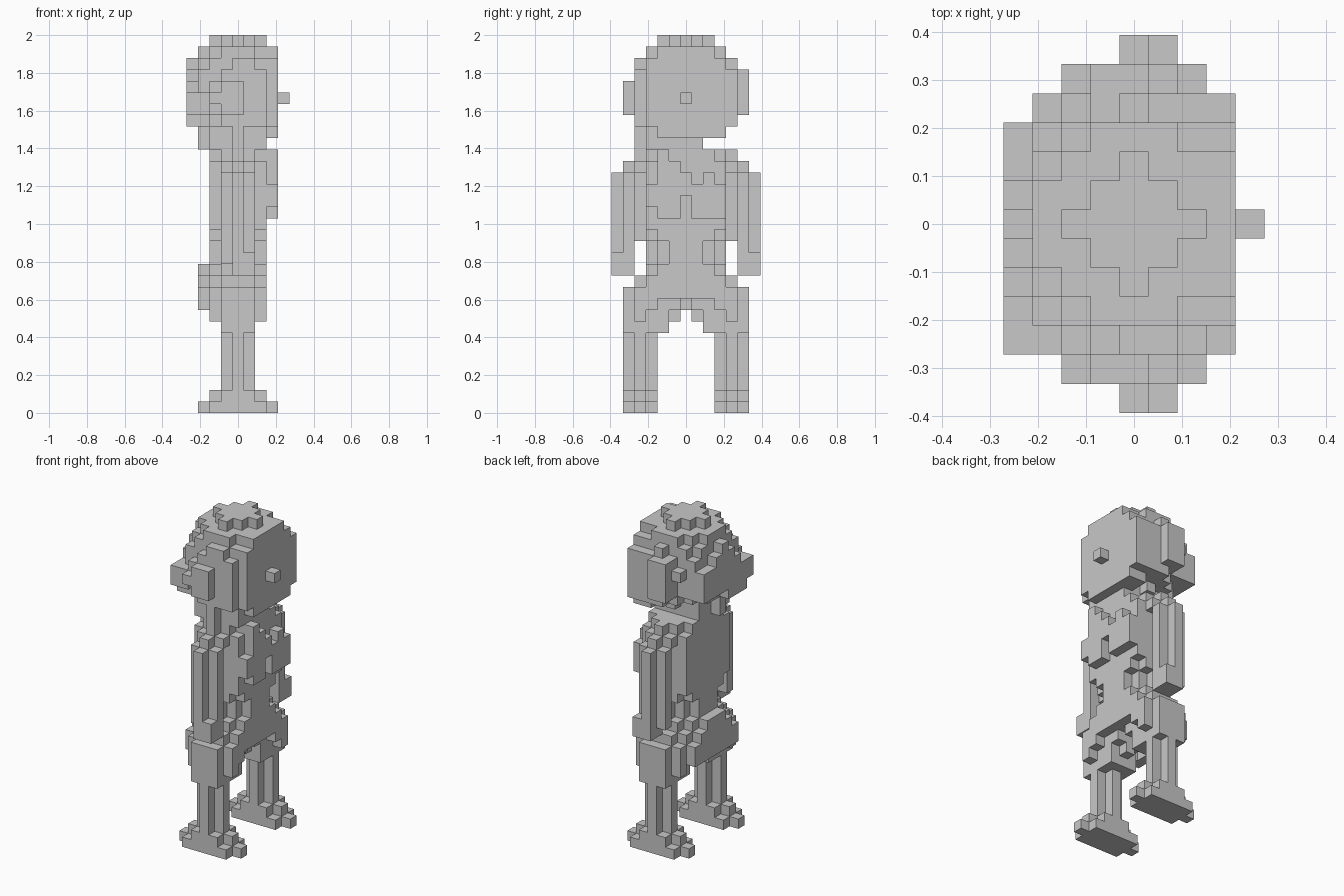
import bpy
import bmesh
from mathutils import Vector

# Remove the default cube
default_cube = bpy.data.objects.get("Cube")
if default_cube:
    bpy.data.objects.remove(default_cube, do_unlink=True)

# The figure is made of equal cells: nine deep, thirteen wide, thirty-three tall
CELL = 2 / 33
DEPTH, WIDTH = 9, 13

clay = bpy.data.materials.new("plain_grey")
clay.use_nodes = True
grey = (0.58, 0.58, 0.58, 1)
clay.diffuse_color = grey
clay.node_tree.nodes["Principled BSDF"].inputs["Base Color"].default_value = grey


def block(x, y, z):
    """Cells of a box given as (start, end) ranges."""
    return {(i, j, k) for i in range(*x) for j in range(*y) for k in range(*z)}


def ball(centre, limit, x, y, z):
    """Cells of a box whose squared distance to the centre is within the limit."""
    middle = Vector(centre)
    return {c for c in block(x, y, z) if (Vector(c) - middle).length_squared <= limit}


def stack(x, rows):
    """Cells of a slab whose width is given for each level."""
    cells = set()
    for level, width in rows.items():
        cells |= block(x, width, (level, level + 1))
    return cells


def mirrored(cells):
    return {(i, WIDTH - 1 - j, k) for i, j, k in cells}


def corner(cell):
    i, j, k = cell
    return Vector(((i - DEPTH / 2) * CELL, (j - WIDTH / 2) * CELL, k * CELL))


def build(name, cells):
    """Skin a set of cells with its outer faces and merge the flat areas."""
    bm = bmesh.new()
    cache = {}

    def vert(point):
        if point not in cache:
            cache[point] = bm.verts.new(corner(point))
        return cache[point]

    for cell in cells:
        for axis in range(3):
            u, v = (axis + 1) % 3, (axis + 2) % 3
            for side in (0, 1):
                beside = list(cell)
                beside[axis] += 2 * side - 1
                if tuple(beside) in cells:
                    continue
                ring = []
                for a, b in ((0, 0), (1, 0), (1, 1), (0, 1)):
                    point = list(cell)
                    point[axis] += side
                    point[u] += a
                    point[v] += b
                    ring.append(vert(tuple(point)))
                if not side:
                    ring.reverse()
                bm.faces.new(ring)
    bmesh.ops.dissolve_limit(bm, angle_limit=0.01, verts=bm.verts[:], edges=bm.edges[:])
    bmesh.ops.triangulate(bm, faces=[f for f in bm.faces if len(f.verts) > 4])
    mesh = bpy.data.meshes.new(name)
    bm.to_mesh(mesh)
    bm.free()
    mesh.materials.append(clay)
    obj = bpy.data.objects.new(name, mesh)
    bpy.context.scene.collection.objects.link(obj)


def build_pair(name, cells):
    build("right_" + name, cells)
    build("left_" + name, mirrored(cells))


# Head: stepped ball cut off flat at the face
head = ball((4, 6, 28), 20.5, (0, 8), (2, 11), (24, 33))
face_rows = {level: (3, 11) for level in range(25, 30)}
face_rows.update({24: (4, 10), 30: (3, 10), 31: (4, 9)})
head |= stack((6, 8), face_rows)
# Flat cheeks on both sides
head |= block((3, 7), (2, 3), (25, 30)) | block((4, 6), (2, 3), (30, 31))
head |= block((4, 7), (10, 11), (25, 30))
# Bulges at the back
head |= block((0, 2), (2, 7), (26, 28)) | block((0, 2), (3, 6), (25, 28))
head |= block((0, 2), (7, 10), (26, 29))
build("head", head)
build("nose", block((8, 9), (6, 7), (27, 28)))
build("right_ear", block((3, 5), (1, 3), (26, 29)) | block((2, 3), (1, 3), (27, 28)))
build("left_ear", block((3, 5), (10, 12), (26, 30)))

# Neck: rounded disc under the head
neck = set()
for level in (23, 24):
    neck |= ball((4, 5, level), 9, (1, 7), (2, 8), (level, level + 1))
build("neck", neck)

# Torso: wide chest and back that taper in steps to the waist
torso_rows = {level: (3, 10) for level in range(16, 22)}
torso_rows.update({level: (5, 8) for level in range(13, 15)})
torso_rows.update({12: (4, 9), 15: (4, 9), 22: (4, 9)})
torso = stack((2, 7), torso_rows)
torso |= block((3, 6), (4, 9), (12, 15)) | block((4, 5), (3, 10), (12, 15))
torso |= block((3, 6), (3, 10), (15, 23))
torso |= block((4, 5), (2, 11), (15, 23)) | block((3, 6), (2, 11), (21, 22))
build("torso", torso)

# Chest relief: one column per step, as column: (bottom, top)
relief = {3: (18, 20), 4: (17, 23), 5: (17, 22), 6: (19, 21),
          7: (17, 20), 8: (17, 21), 9: (17, 20)}
chest = set()
for column, span in relief.items():
    chest |= block((7, 8), (column, column + 1), span)
build("chest", chest)

# Arms: ribbed columns with a rounded shoulder and a wider hand
arm = block((4, 5), (0, 1), (12, 21))
arm |= block((4, 6), (0, 2), (12, 14))
arm |= block((3, 6), (1, 2), (13, 21)) | block((4, 5), (1, 2), (21, 22))
build_pair("arm", arm)

# Hips: stepped pelvis with a rounded seat
hips = block((2, 7), (3, 10), (10, 12))
hips |= block((3, 6), (2, 11), (10, 12)) | block((3, 6), (3, 10), (12, 13))
hips |= block((3, 6), (4, 9), (9, 10)) - block((3, 6), (6, 7), (9, 10))
hips |= stack((1, 2), {9: (3, 10), 10: (3, 10), 11: (4, 9), 12: (5, 8)})
build("hips", hips)

# Thighs: the front and back rise in steps towards the middle
thigh = block((2, 7), (2, 3), (8, 11)) | block((2, 7), (3, 4), (9, 11))
thigh |= block((3, 6), (1, 5), (7, 11))
thigh |= block((4, 5), (5, 6), (8, 10))
build_pair("thigh", thigh)

# Shins with a cross-shaped section
shin = block((3, 6), (2, 3), (2, 7)) | block((4, 5), (1, 4), (2, 7))
build_pair("shin", shin)

# Feet: stepped, with one toe at the front and a heel at the back
foot = block((1, 8), (2, 3), (0, 1)) | block((2, 7), (1, 4), (0, 1))
foot |= block((2, 7), (2, 3), (1, 2)) | block((3, 6), (1, 4), (1, 2))
build_pair("foot", foot)
